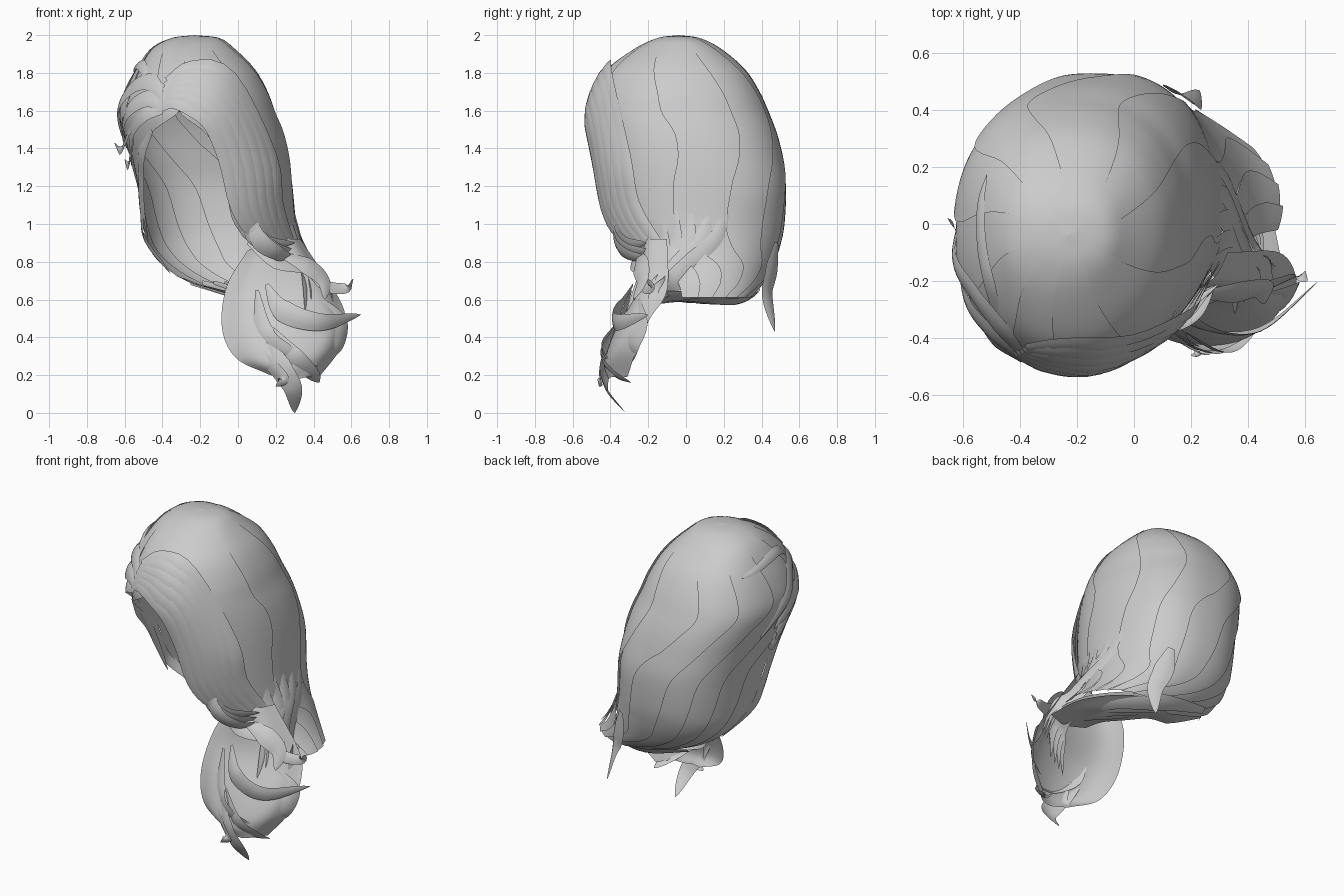
import bpy, math
from mathutils import Vector


def spline(pts, t):
    """Catmull-Rom through tuples, t in 0..1"""
    n = len(pts) - 1
    f = min(max(t, 0), 1) * n
    i = min(int(f), n - 1)
    f -= i
    b, c = pts[i], pts[i + 1]
    a = pts[i - 1] if i > 0 else [2 * q - r for q, r in zip(b, c)]
    d = pts[i + 2] if i + 2 <= n else [2 * r - q for q, r in zip(b, c)]
    return [0.5 * (2 * q + (r - p) * f + (2 * p - 5 * q + 4 * r - s) * f * f
                   + (3 * q - p - 3 * r + s) * f ** 3) for p, q, r, s in zip(a, b, c, d)]


def grid_object(name, rows):
    nu = len(rows[0])
    verts = [tuple(p) for r in rows for p in r]
    faces = [(j * nu + i, j * nu + i + 1, (j + 1) * nu + i + 1, (j + 1) * nu + i)
             for j in range(len(rows) - 1) for i in range(nu - 1)]
    me = bpy.data.meshes.new(name)
    me.from_pydata(verts, [], faces)
    me.validate()
    me.polygons.foreach_set("use_smooth", [True] * len(me.polygons))
    ob = bpy.data.objects.new(name, me)
    bpy.context.collection.objects.link(ob)
    return ob


def sheet(name, strands, nu=28, nv=28):
    rows = []
    for j in range(nv + 1):
        cross = [spline(s, j / nv) for s in strands]
        rows.append([spline(cross, i / nu) for i in range(nu + 1)])
    return grid_object(name, rows)


def lock(name, pts, width, center=None, start=0.35, n=24):
    """Slightly cambered, tapering hair ribbon facing away from a centre"""
    rows = []
    for j in range(n + 1):
        t = j / n
        p = Vector(spline(pts, t))
        tan = Vector(spline(pts, t + 0.02)) - Vector(spline(pts, t - 0.02))
        out = p - (Vector(center) if center else Vector((-0.17, 0, p.z * 0.6 + 0.45)))
        side = tan.cross(out).normalized()
        out = side.cross(tan).normalized()
        w = width * min(1, start + 2.5 * t) * (max(0.0, 1 - t ** 3)) ** 0.8 + 0.002
        rows.append([p + side * (w * k / 4) + out * (0.09 * w * (1 - (k / 2) ** 2))
                     for k in (-2, -1, 0, 1, 2)])
    return grid_object(name, rows)


# Cap cross-sections: z, x left, x right, y front, y back, start angle, end angle
RINGS = [
    (2.0, -0.23, -0.23, -0.04, -0.04, -20, 348),
    (1.985, -0.35, -0.10, -0.15, 0.07, -20, 348),
    (1.93, -0.46, -0.02, -0.27, 0.18, -20, 348),
    (1.82, -0.54, 0.09, -0.42, 0.31, -18, 350),
    (1.70, -0.60, 0.16, -0.49, 0.39, -16, 352),
    (1.59, -0.63, 0.20, -0.52, 0.44, -13, 346),
    (1.48, -0.61, 0.24, -0.51, 0.48, 2, 320),
    (1.35, -0.57, 0.27, -0.49, 0.51, 8, 300),
    (1.20, -0.53, 0.29, -0.465, 0.53, 8, 282),
    (1.00, -0.50, 0.31, -0.42, 0.52, 11, 275),
    (0.88, -0.47, 0.34, -0.34, 0.495, 26, 268),
    (0.78, -0.40, 0.39, -0.28, 0.46, 55, 258),
    (0.69, -0.28, 0.45, -0.27, 0.41, 70, 245),
    (0.61, -0.10, 0.52, -0.26, 0.34, 78, 225),
]


def on_ring(r, deg, lift=0.0):
    z, xl, xr, yf, yb = r[:5]
    s, c = math.sin(math.radians(deg)), math.cos(math.radians(deg))
    # squarer at the back left than at the front and lower right
    low = min(max((1.15 - z) / 0.4, 0), 1) if s > 0 else 0
    e = 1.0 if c > 0 else 0.83 + 0.17 * low
    s = math.copysign(abs(s) ** e, s)
    c = math.copysign(abs(c) ** e, c)
    rx, ry = (xr - xl) / 2, (yb - yf) / 2
    k = lift if rx > 0.01 else 0
    return ((xl + xr) / 2 + (rx + k) * s, (yf + yb) / 2 - (ry + k) * c, z)


def on_cap(deg, z, lift=0.012):
    for i in range(len(RINGS) - 1):
        a, b = RINGS[i], RINGS[i + 1]
        if z >= b[0]:
            break
    f = (a[0] - z) / (a[0] - b[0])
    return on_ring(spline(RINGS, (i + f) / (len(RINGS) - 1)), deg, lift)


# Main cap, built as overlapping broad locks
N = 10
for i in range(N):
    rows = []
    for j in range(57):
        v = j / 56
        r = spline(RINGS, v)
        row = []
        for k in range(9):
            u = (i + k / 8 * (1.12 if i < N - 1 else 1)) / N
            u += 0.08 * math.sin(math.pi * u) * math.sin(math.pi * v)
            row.append(on_ring(r, r[5] + (r[6] - r[5]) * u, 0.012 * (k / 8 - 0.6) * min(1, 4 * v)))
        rows.append(row)
    grid_object(f"cap_lock_{i}", rows)

# Swept fringe from the parting down to the right
for i in range(6):
    o = i * 7
    path = [(-30 + i, 1.61 + i * 0.03), (-14 + o * 0.3, 1.65 + i * 0.035), (8 + o * 0.6, 1.56 + i * 0.04),
            (13 + o, 1.35), (15 + o, 1.10), (24 + o, 0.96 - 0.012 * i), (44 + o * 0.7, 0.90 - 0.02 * i)]
    lock(f"fringe_{i}", [on_cap(a, z, 0.008 + 0.001 * i) for a, z in path], 0.12)
# Fringe root folded under at the parting
sheet("fringe_root", [
    [(-0.45, -0.43, 1.65), (-0.38, -0.44, 1.59), (-0.28, -0.46, 1.60)],
    [(-0.36, -0.48, 1.65), (-0.30, -0.50, 1.61), (-0.18, -0.49, 1.58)],
    [(-0.25, -0.49, 1.66), (-0.18, -0.505, 1.62), (-0.10, -0.49, 1.52)]], 10, 10)
# Fringe tips curling back
for i in range(3):
    d = 0.03 * i
    lock(f"fringe_tip_{i}", [(0.0 + d, -0.40 + d / 2, 1.10), (0.05 + d, -0.375, 0.98 - d), (0.16 + d, -0.31, 0.90 - d),
                             (0.30, -0.21 + d, 0.90 - 1.5 * d)], 0.10, (0, 0.1, 1.1), 0.1)

# Left side locks swept back from the parting
LEFT = [
    [(335, 1.62), (318, 1.66), (300, 1.60), (285, 1.50), (273, 1.42)],
    [(335, 1.60), (318, 1.58), (302, 1.50), (288, 1.38), (276, 1.30)],
    [(336, 1.66), (318, 1.75), (296, 1.72), (278, 1.60), (262, 1.40)],
    [(322, 1.50), (305, 1.38), (294, 1.25), (287, 1.10), (284, 0.90)],
    [(300, 1.35), (288, 1.20), (281, 1.05), (274, 0.92), (262, 0.74)],
    [(322, 1.70), (298, 1.83), (275, 1.84), (255, 1.82), (238, 1.80)],
]
for i, path in enumerate(LEFT):
    lock(f"left_lock_{i}", [on_cap(a, z, 0.008) for a, z in path], 0.10 if i < 5 else 0.06)
# Loose flicks on the left
lock("left_flick_upper", [on_cap(300, 1.52, 0.0), on_cap(288, 1.45, 0.01), (-0.62, -0.03, 1.39), (-0.655, 0.02, 1.43)], 0.06)
lock("left_flick_lower", [on_cap(298, 1.45, 0.0), on_cap(287, 1.37, 0.01), (-0.58, -0.04, 1.31), (-0.60, 0.03, 1.34)], 0.06)

# Underside gathering the back hair toward the front right
sheet("nape_sweep", [
    [(-0.34, 0.20, 0.73), (-0.05, 0.36, 0.64), (0.28, 0.30, 0.61), (0.46, 0.08, 0.61), (0.52, -0.13, 0.58)],
    [(-0.22, 0.15, 0.68), (0.02, 0.24, 0.61), (0.22, 0.16, 0.58), (0.35, 0.0, 0.59), (0.38, -0.17, 0.58)],
    [(-0.16, 0.10, 0.67), (0.00, 0.13, 0.63), (0.12, 0.05, 0.61), (0.19, -0.06, 0.62), (0.20, -0.20, 0.64)]])
for i in range(4):
    d = 0.06 * i
    lock(f"nape_lock_{i}", [(-0.25 + d, 0.33 - d, 0.69), (0.05 + d / 2, 0.35 - d, 0.62), (0.28, 0.24 - d, 0.60),
                            (0.40, 0.02 - d, 0.62), (0.42 - d / 2, -0.20 - d / 3, 0.60 - d / 2),
                            (0.36 - d / 2, -0.32, 0.44 - d / 2)],
         0.12, (0.1, 0, 1.1))

# Right side locks sweeping forward into the tail
for i in range(5):
    d = i / 4
    p0 = on_cap(66 + 44 * d, 1.15, -0.02)
    p1 = on_cap(64 + 36 * d, 0.92, 0.004)
    lock(f"right_sweep_{i}", [p0, p1, (0.33 + 0.08 * d, -0.15 + 0.10 * d, 0.79 - 0.08 * d),
                              (0.36 + 0.13 * d, -0.23 + 0.08 * d, 0.68 - 0.05 * d),
                              (0.36 + 0.16 * d, -0.32 + 0.11 * d, 0.50)], 0.13, (0.0, 0.1, 0.9), 0.05)

# Gathered tail over the right shoulder
sheet("tail", [
    [(0.05, -0.12, 0.86), (-0.06, -0.16, 0.67), (-0.085, -0.25, 0.45), (-0.01, -0.33, 0.29), (0.17, -0.38, 0.20)],
    [(0.10, -0.20, 0.88), (0.06, -0.24, 0.66), (0.07, -0.34, 0.45), (0.13, -0.41, 0.28), (0.24, -0.41, 0.19)],
    [(0.20, -0.22, 0.92), (0.25, -0.26, 0.66), (0.27, -0.37, 0.45), (0.29, -0.43, 0.27), (0.31, -0.41, 0.18)],
    [(0.28, -0.19, 0.92), (0.42, -0.23, 0.66), (0.47, -0.31, 0.48), (0.45, -0.37, 0.33), (0.37, -0.39, 0.19)],
    [(0.33, -0.10, 0.92), (0.51, -0.10, 0.65), (0.57, -0.19, 0.50), (0.54, -0.26, 0.34), (0.43, -0.31, 0.19)]])

# Loose tail locks and pointed tips
TAIL = [
    ([(0.16, -0.39, 0.40), (0.22, -0.43, 0.25), (0.29, -0.42, 0.13), (0.30, -0.32, 0.0)], 0.13),
    ([(0.18, -0.38, 0.45), (0.30, -0.44, 0.30), (0.39, -0.38, 0.21), (0.43, -0.29, 0.16)], 0.10),
    ([(0.10, -0.38, 0.35), (0.18, -0.42, 0.25), (0.24, -0.45, 0.18), (0.20, -0.46, 0.14)], 0.08),
    ([(0.15, -0.28, 0.68), (0.24, -0.36, 0.54), (0.44, -0.37, 0.48), (0.65, -0.20, 0.52)], 0.12),
    ([(0.10, -0.29, 0.65), (0.14, -0.37, 0.42), (0.26, -0.43, 0.32), (0.42, -0.38, 0.25)], 0.12),
    ([(0.33, -0.22, 0.80), (0.45, -0.22, 0.68), (0.57, -0.18, 0.66), (0.61, -0.20, 0.71)], 0.07),
    ([(0.20, -0.25, 0.85), (0.36, -0.24, 0.78), (0.45, -0.23, 0.70), (0.46, -0.28, 0.60)], 0.12),
    ([(0.05, -0.26, 0.90), (0.20, -0.27, 0.80), (0.34, -0.22, 0.77), (0.42, -0.13, 0.76)], 0.09),
    ([(0.45, -0.25, 0.60), (0.54, -0.24, 0.48), (0.53, -0.28, 0.36), (0.46, -0.29, 0.27)], 0.11),
]
for i, (path, w) in enumerate(TAIL):
    lock(f"tail_lock_{i}", path, w, (0.25, 0.05, 0.55), 0.15)

# Stray lock at the back
lock("back_wisp", [(0.12, 0.48, 0.90), (0.16, 0.45, 0.74), (0.20, 0.43, 0.62), (0.23, 0.47, 0.43)], 0.12)
